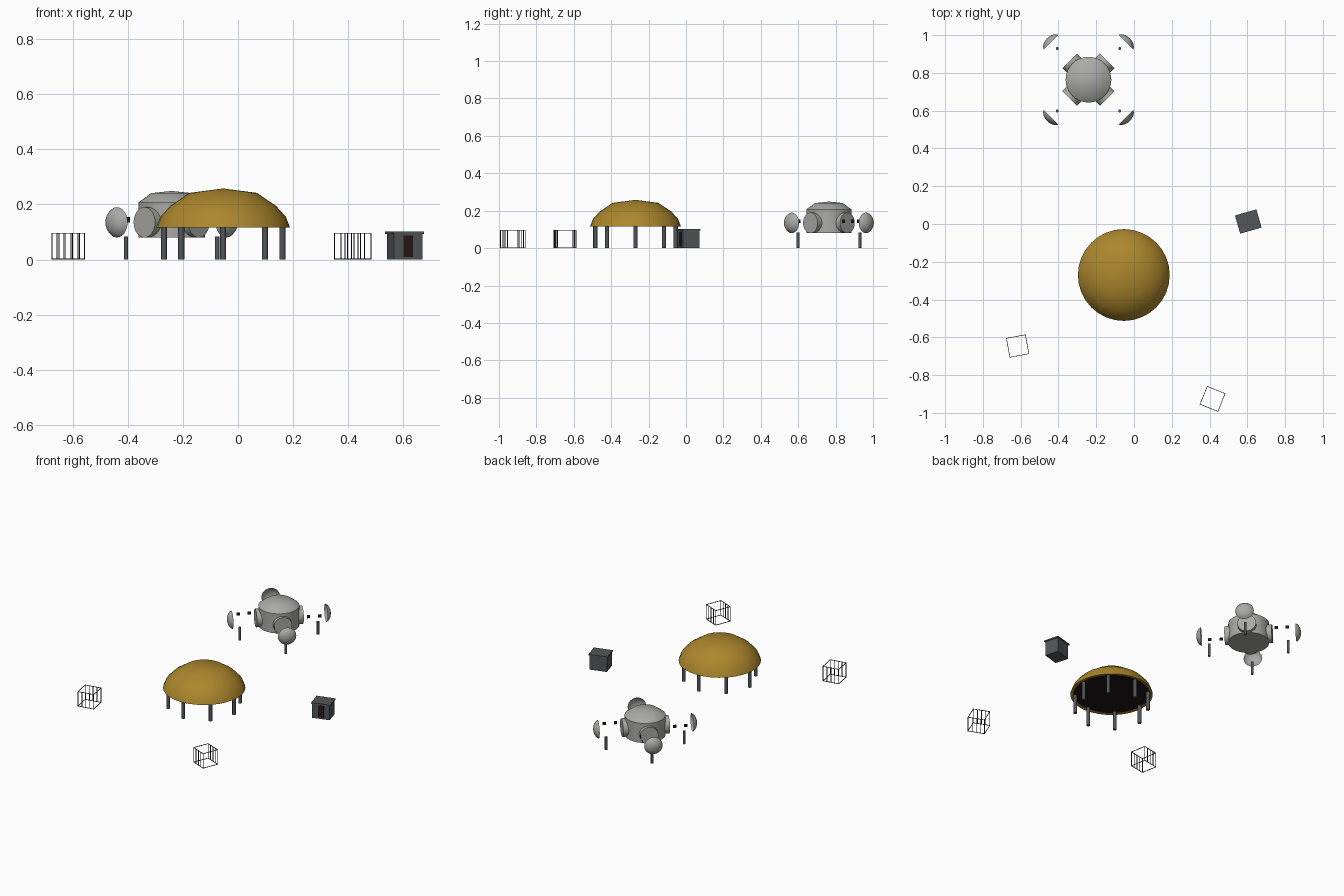
import bpy, bmesh, math
from mathutils import Matrix

if "Cube" in bpy.data.objects:
    bpy.data.objects.remove(bpy.data.objects["Cube"])


def material(name, rgb):
    m = bpy.data.materials.new(name)
    m.use_nodes = True
    m.diffuse_color = (*rgb, 1)
    m.node_tree.nodes["Principled BSDF"].inputs["Base Color"].default_value = (*rgb, 1)
    return m


GOLD = material("gold", (0.41, 0.24, 0.025))
SHADE = material("dark_lining", (0.014, 0.008, 0.009))
HULL = material("pale_grey", (0.4, 0.4, 0.38))
STEEL = material("dark_steel", (0.085, 0.095, 0.1))
BLACK = material("black", (0.01, 0.01, 0.01))
WIRE = material("wire_grey", (0.03, 0.03, 0.03))
DOOR = material("dark_brown", (0.02, 0.009, 0.008))


def finish(name, bm, mat, matrix=Matrix(), smooth=None):
    mesh = bpy.data.meshes.new(name)
    bm.to_mesh(mesh)
    bm.free()
    mesh.materials.append(mat)
    obj = bpy.data.objects.new(name, mesh)
    bpy.context.collection.objects.link(obj)
    obj.matrix_world = matrix
    if smooth:
        bpy.ops.object.select_all(action="DESELECT")
        obj.select_set(True)
        bpy.context.view_layer.objects.active = obj
        bpy.ops.object.shade_smooth_by_angle(angle=math.radians(smooth))
    return obj


def add_box(bm, size, centre):
    bmesh.ops.create_cube(bm, size=1, matrix=Matrix.Translation(centre) @ Matrix.Diagonal((*size, 1)))


def box(name, size, centre, mat, matrix=Matrix()):
    bm = bmesh.new()
    add_box(bm, size, centre)
    return finish(name, bm, mat, matrix)


def lathe(name, profile, mat, matrix=Matrix(), segments=32, smooth=40):
    """Spin a radius/height profile about the local z axis."""
    bm = bmesh.new()
    points = [bm.verts.new((r, 0, z)) for r, z in profile]
    edges = [bm.edges.new(pair) for pair in zip(points, points[1:])]
    bmesh.ops.spin(bm, geom=points + edges, cent=(0, 0, 0), axis=(0, 0, 1),
                   angle=math.tau, steps=segments, use_duplicate=False)
    bmesh.ops.remove_doubles(bm, verts=bm.verts, dist=0.0002)
    bmesh.ops.recalc_face_normals(bm, faces=bm.faces)
    return finish(name, bm, mat, matrix, smooth)


def place(x, y, degrees=0):
    return Matrix.Translation((x, y, 0)) @ Matrix.Rotation(math.radians(degrees), 4, "Z")


# Golden canopy with a dark underside, standing on eight posts
canopy = place(-0.054, -0.27)
lathe("canopy_dome", [(0.225, 0.119), (0.243, 0.116), (0.228, 0.155), (0.192, 0.195),
                      (0.122, 0.242), (0, 0.258)], GOLD, canopy)
lathe("canopy_underside", [(0.227, 0.119), (0, 0.119)], SHADE, canopy)
for i in range(8):
    a = i * math.tau / 8
    spot = Matrix.Translation((0.215 * math.cos(a), 0.215 * math.sin(a), 0))
    lathe("canopy_post", [(0, 0), (0.011, 0), (0.011, 0.12), (0, 0.12)], STEEL, canopy @ spot, 12)

# Round station hull
STATION = (-0.241, 0.764)
lathe("station_hull", [(0, 0.08), (0.121, 0.08), (0.121, 0.207), (0.074, 0.241), (0, 0.249)],
      HULL, place(*STATION), smooth=30)

# Four arms: port, dish, post and two small vertical panels
for i in range(4):
    arm = place(*STATION, 45 + 90 * i)
    outward = arm @ Matrix.Translation((0, 0, 0.135)) @ Matrix.Rotation(math.pi / 2, 4, "Y")
    lathe("station_port", [(0, 0.08), (0.055, 0.08), (0.055, 0.14), (0, 0.14)], HULL, outward)
    lathe("station_dish", [(0.055, 0.281), (0.046, 0.294), (0.032, 0.303), (0.016, 0.308),
                           (0, 0.31)], HULL, outward, 24, 60)
    lathe("station_post", [(0, 0), (0.008, 0), (0.008, 0.083), (0, 0.083)], STEEL,
          arm @ Matrix.Translation((0.234, 0, 0)), 12)
    for reach in (0.168, 0.234):
        panel = bmesh.new()
        bmesh.ops.create_grid(panel, x_segments=1, y_segments=1, size=0.01,
                              matrix=Matrix.Rotation(math.pi / 2, 4, "X"))
        finish("station_panel", panel, BLACK, arm @ Matrix.Translation((reach, -0.055, 0.144)))

# Small hut with a flat overhanging roof
hut = place(0.605, 0.013, 16)
box("hut_walls", (0.108, 0.09, 0.093), (0, 0, 0.0465), STEEL, hut)
box("hut_roof", (0.118, 0.1, 0.008), (0, 0, 0.097), STEEL, hut)
box("hut_door", (0.036, 0.004, 0.077), (0, -0.045, 0.048), DOOR, hut)

# Open wire cages, barred at the front and back
BAR, HALF, HEIGHT = 0.003, 0.051, 0.097
for x, y, turn in ((-0.616, -0.646, 10.5), (0.416, -0.926, -22)):
    bm = bmesh.new()
    for s in (-1, 1):
        for z in (BAR / 2, HEIGHT - BAR / 2):
            add_box(bm, (2 * HALF, BAR, BAR), (0, s * HALF, z))
            add_box(bm, (BAR, 2 * HALF, BAR), (s * HALF, 0, z))
        for step in range(5):
            add_box(bm, (BAR, BAR, HEIGHT), ((step / 2 - 1) * HALF, s * HALF, HEIGHT / 2))
    finish("wire_cage", bm, WIRE, place(x, y, turn))
